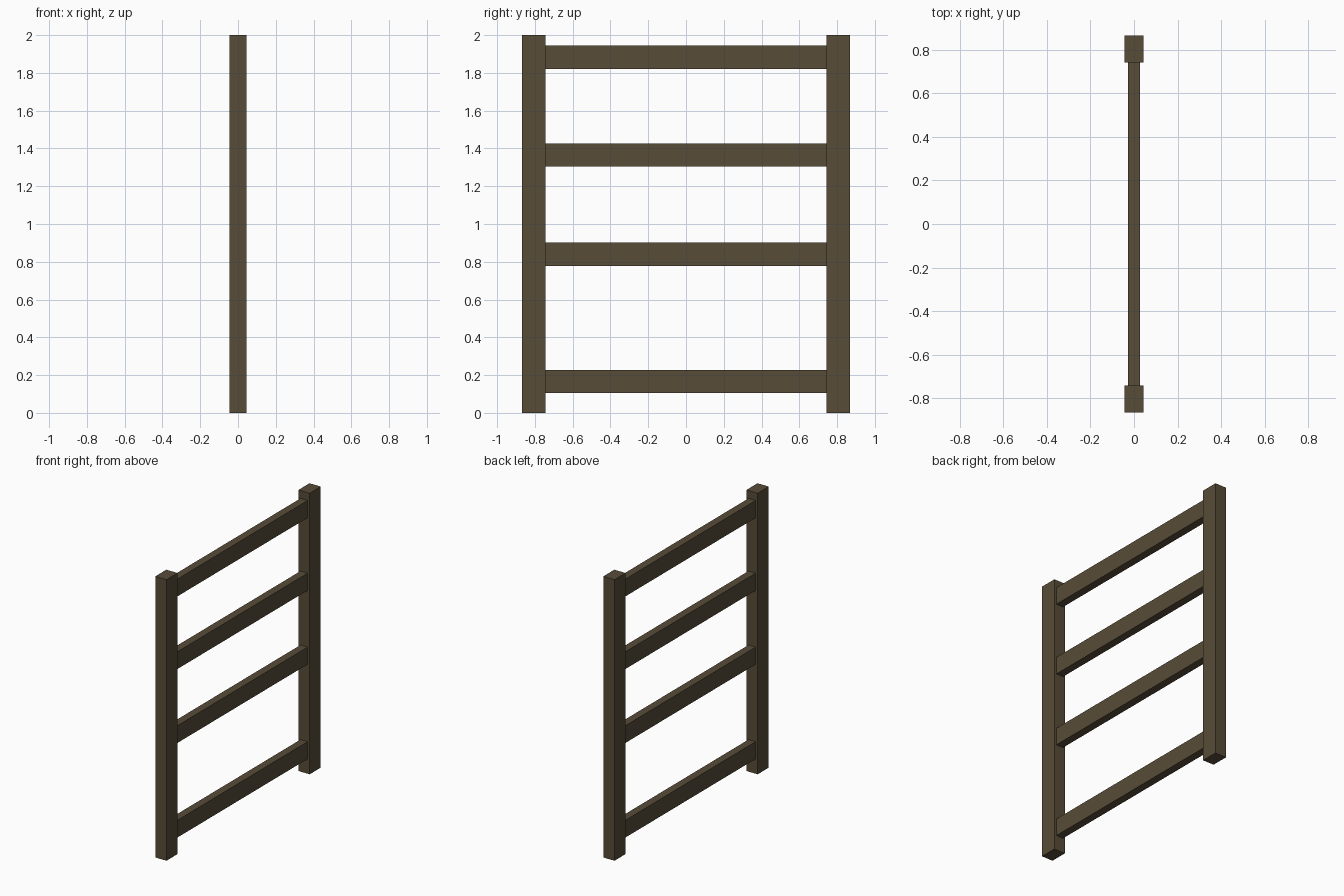
import bpy

if "Cube" in bpy.data.objects:
    bpy.data.objects.remove(bpy.data.objects["Cube"])

wood = bpy.data.materials.new("dark_wood")
wood.diffuse_color = (0.095, 0.072, 0.039, 1)
wood.use_nodes = True
wood.node_tree.nodes["Principled BSDF"].inputs["Base Color"].default_value = wood.diffuse_color


def box(name, lo, hi):
    bpy.ops.mesh.primitive_cube_add(
        size=1, location=[(a + b) / 2 for a, b in zip(lo, hi)])
    ob = bpy.context.object
    ob.name = name
    ob.scale = [b - a for a, b in zip(lo, hi)]
    bpy.ops.object.transform_apply(location=False, rotation=False, scale=True)
    ob.data.materials.append(wood)
    return ob


POST_X, RAIL_X = 0.044, 0.028
INNER, OUTER = 0.743, 0.867

# Two upright posts
box("left_post", (-POST_X, -OUTER, 0), (POST_X, -INNER, 2))
box("right_post", (-POST_X, INNER, 0), (POST_X, OUTER, 2))

# Four horizontal rails butted between the posts
for i, z in enumerate((0.105, 0.778, 1.304, 1.821)):
    box(f"rail_{i + 1}", (-RAIL_X, -INNER, z), (RAIL_X, INNER, z + 0.123))
